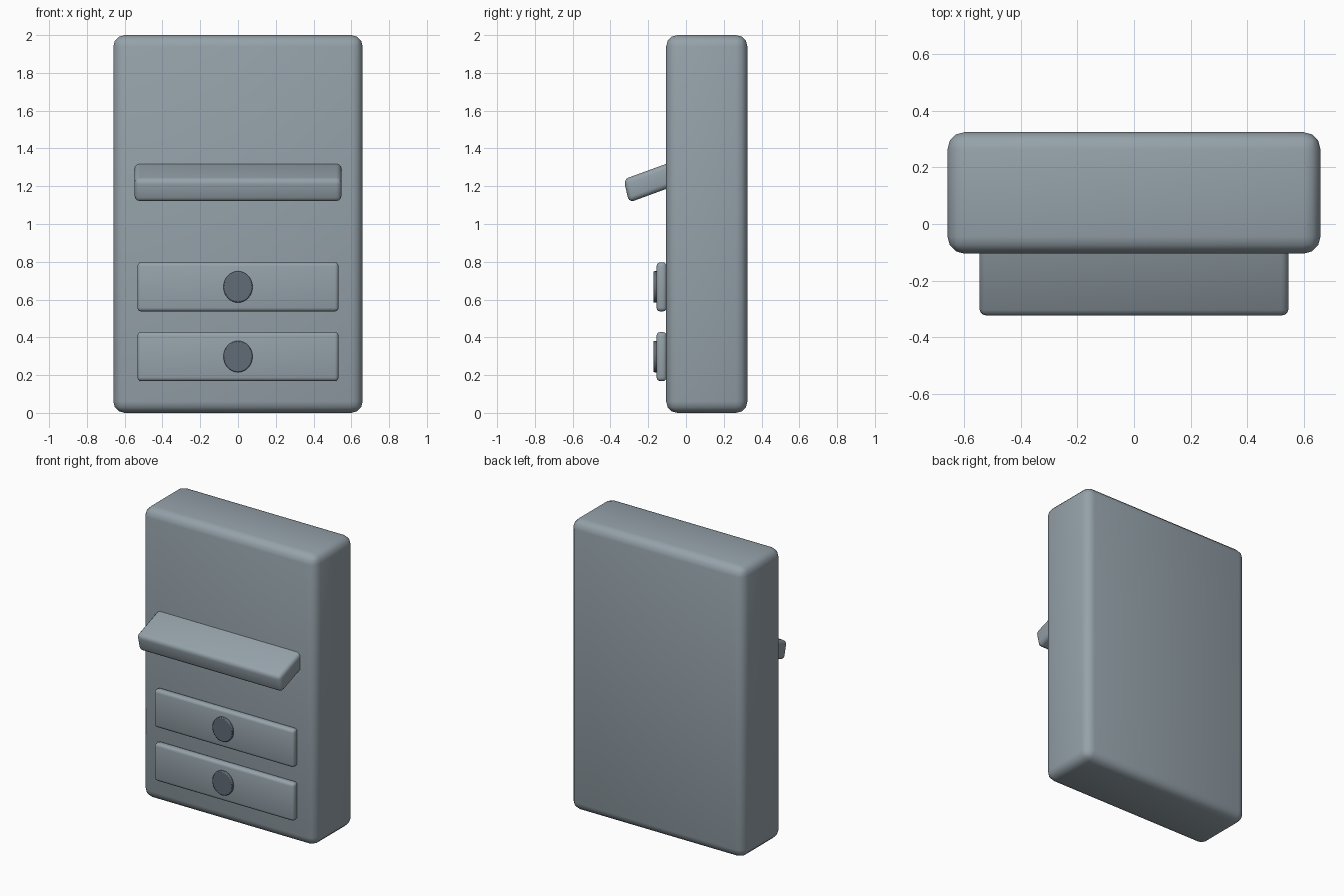
import bpy, math
from mathutils import Vector

if "Cube" in bpy.data.objects:
    bpy.data.objects.remove(bpy.data.objects["Cube"])


def material(name, colour):
    mat = bpy.data.materials.new(name)
    mat.diffuse_color = (*colour, 1)
    mat.use_nodes = True
    mat.node_tree.nodes["Principled BSDF"].inputs["Base Color"].default_value = mat.diffuse_color
    return mat


slate = material("slate", (0.30, 0.36, 0.40))
dark_slate = material("dark_slate", (0.12, 0.148, 0.18))


def finish(ob, mat, bevel, segments):
    mod = ob.modifiers.new("round", 'BEVEL')
    mod.width = bevel
    mod.segments = segments
    mod.limit_method = 'ANGLE'
    ob.data.materials.append(mat)
    return ob


def box(name, centre, size, bevel, tilt=0.0, lean=0.0):
    bpy.ops.mesh.primitive_cube_add(size=1, location=centre, rotation=(tilt, 0, 0))
    ob = bpy.context.object
    ob.name = name
    ob.scale = size
    bpy.ops.object.transform_apply(location=False, rotation=False, scale=True)
    for v in ob.data.vertices:
        v.co.y += lean * v.co.z
    bpy.ops.object.shade_smooth()
    return finish(ob, slate, bevel, 3)


def knob(name, z):
    bpy.ops.mesh.primitive_cylinder_add(vertices=32, radius=1, depth=1,
                                        location=(0, -0.161, z),
                                        rotation=(math.pi / 2, 0, 0))
    ob = bpy.context.object
    ob.name = name
    ob.scale = (0.077, 0.083, 0.024)
    bpy.ops.object.transform_apply(location=False, rotation=False, scale=True)
    bpy.ops.object.shade_smooth_by_angle(angle=math.radians(40))
    return finish(ob, dark_slate, 0.006, 2)


# Cabinet body
box("cabinet_body", (0, 0.11, 1.0), (1.32, 0.43, 2.0), 0.06)

# Sloping shelf, its back end sunk into the body
tilt = math.radians(20)
length = 0.36
front_end = Vector((0, -0.316, 1.175))
centre = front_end + Vector((0, math.cos(tilt), math.sin(tilt))) * length / 2
box("sloping_shelf", centre, (1.095, length, 0.125), 0.027, tilt, 0.12)

# Two drawers with oval knobs
for label, z in (("lower", 0.298), ("upper", 0.667)):
    box(label + "_drawer_front", (0, -0.129, z), (1.065, 0.054, 0.26), 0.02)
    knob(label + "_drawer_knob", z)
